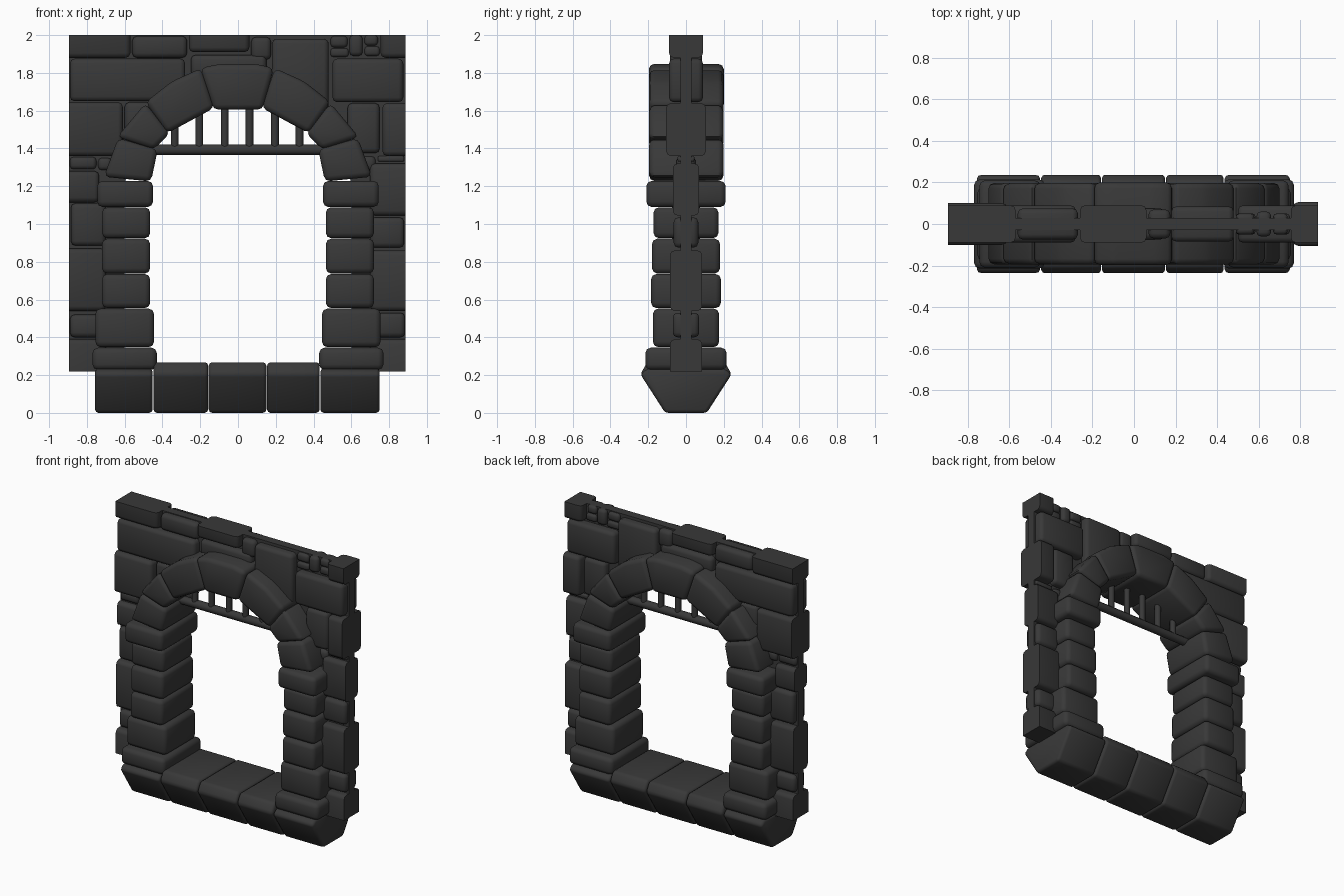
import bpy, bmesh, math
from mathutils import Vector

stone = bpy.data.materials.new("dark_grey_stone")
stone.diffuse_color = (0.04, 0.04, 0.04, 1)

X0, X1, Z0, Z1 = -0.895, 0.887, 0.22, 2.0   # wall panel limits


def prism(name, pts, axis, a, b, bevel=0.0, clip=False, segments=2):
    """Extrude a 2D outline along x (pts are y,z) or y (pts are x,z), then round the edges."""
    bm = bmesh.new()
    place = (lambda p, t: (t, p[0], p[1])) if axis == 'x' else (lambda p, t: (p[0], t, p[1]))
    lo = [bm.verts.new(place(p, a)) for p in pts]
    hi = [bm.verts.new(place(p, b)) for p in pts]
    bm.faces.new(lo)
    bm.faces.new(hi[::-1])
    n = len(pts)
    for i in range(n):
        j = (i + 1) % n
        bm.faces.new((lo[j], lo[i], hi[i], hi[j]))
    bmesh.ops.recalc_face_normals(bm, faces=bm.faces)
    if bevel:
        bmesh.ops.bevel(bm, geom=bm.edges[:], offset=bevel, segments=segments,
                        profile=0.5, affect='EDGES', clamp_overlap=True)
    if clip:   # cut flush with the panel border
        for co, no in (((X0, 0, 0), (-1, 0, 0)), ((X1, 0, 0), (1, 0, 0)),
                       ((0, 0, Z0), (0, 0, -1)), ((0, 0, Z1), (0, 0, 1))):
            r = bmesh.ops.bisect_plane(bm, geom=bm.verts[:] + bm.edges[:] + bm.faces[:],
                                       plane_co=co, plane_no=no, clear_outer=True)
            cut = [e for e in r['geom_cut'] if isinstance(e, bmesh.types.BMEdge)]
            if cut:
                bmesh.ops.holes_fill(bm, edges=cut, sides=0)
        bmesh.ops.recalc_face_normals(bm, faces=bm.faces)
    me = bpy.data.meshes.new(name)
    bm.to_mesh(me)
    bm.free()
    me.materials.append(stone)
    ob = bpy.data.objects.new(name, me)
    bpy.context.collection.objects.link(ob)
    bpy.context.view_layer.objects.active = ob
    bpy.ops.object.select_all(action='DESELECT')
    ob.select_set(True)
    bpy.ops.object.shade_smooth_by_angle(angle=math.radians(50))
    return ob


def rect(x0, x1, z0, z1):
    return [(x0, z0), (x1, z0), (x1, z1), (x0, z1)]


# thin wall core with an arched opening hidden behind the surround
half = [(0.6, Z0), (0.6, 1.22), (0.53, 1.42), (0.42, 1.55), (0.16, 1.72)]
opening = [(-x, z) for x, z in half] + half[::-1]
prism("wall_core", [(X0, Z0)] + opening + [(X1, Z0), (X1, Z1), (X0, Z1)], 'y', -0.03, 0.03)

# wall stones: x0, x1, z0, z1, half depth (show on both faces)
E = 0.95   # runs past the border, gets trimmed
stones = [
    (-E, -0.57, 1.88, 2.05, 0.09), (-0.56, -0.27, 1.88, 1.995, 0.075),
    (-0.26, 0.06, 1.91, 2.05, 0.09), (0.07, 0.175, 1.87, 1.99, 0.07),
    (0.18, 0.48, 1.60, 1.98, 0.085), (0.49, 0.58, 1.935, 1.995, 0.05),
    (0.49, 0.585, 1.885, 1.93, 0.05), (0.59, 0.66, 1.89, 2.0, 0.06),
    (0.67, 0.74, 1.945, 2.0, 0.05), (0.67, 0.75, 1.89, 1.94, 0.05),
    (0.755, E, 1.88, 2.05, 0.09),
    (-0.89, -0.28, 1.65, 1.875, 0.09), (-0.25, 0.15, 1.78, 1.895, 0.075),
    (0.5, 0.875, 1.645, 1.875, 0.09),
    (-E, -0.61, 1.36, 1.645, 0.1), (-0.6, -0.42, 1.44, 1.645, 0.07),
    (0.58, 0.75, 1.375, 1.64, 0.08), (0.765, E, 1.36, 1.64, 0.105),
    (-0.89, -0.75, 1.29, 1.355, 0.05), (-0.74, -0.67, 1.285, 1.35, 0.05),
    (0.63, 0.73, 1.28, 1.36, 0.05), (0.74, 0.88, 1.33, 1.36, 0.045),
    (-E, -0.735, 1.115, 1.28, 0.07), (-0.885, -0.7, 0.885, 1.11, 0.075),
    (-E, -0.7, 0.54, 0.87, 0.08), (-0.89, -0.7, 0.4, 0.52, 0.065),
    (-E, -0.7, 0.15, 0.39, 0.085),
    (0.7, E, 1.045, 1.32, 0.07), (0.7, 0.88, 0.875, 1.035, 0.065),
    (0.7, E, 0.54, 0.86, 0.085), (0.7, 0.885, 0.4, 0.53, 0.07),
    (0.7, E, 0.15, 0.39, 0.085),
]
for x0, x1, z0, z1, d in stones:
    prism("wall_stone", rect(x0, x1, z0, z1), 'y', -d, d,
          min(0.025, 0.3 * min(x1 - x0, z1 - z0)), clip=True)

# jamb blocks on both sides: inner x, outer x, z0, z1, half depth
jambs = [(0.43, 0.77, 0.228, 0.345, 0.215), (0.445, 0.755, 0.348, 0.552, 0.175),
         (0.465, 0.72, 0.555, 0.735, 0.185), (0.465, 0.72, 0.738, 0.922, 0.18),
         (0.465, 0.72, 0.925, 1.088, 0.172), (0.45, 0.745, 1.09, 1.228, 0.21)]
for s in (-1, 1):
    for xi, xo, z0, z1, d in jambs:
        prism("jamb_block", rect(*sorted((s * xi, s * xo)), z0, z1), 'y', -d, d, 0.028)

# arch stones: outer and inner points, mirrored around the keystone
arch = [[(0.71, 1.25), (0.635, 1.455), (0.425, 1.395), (0.46, 1.225)],
        [(0.64, 1.46), (0.49, 1.64), (0.36, 1.48), (0.445, 1.395)],
        [(0.49, 1.645), (0.35, 1.755), (0.195, 1.825), (0.125, 1.615), (0.375, 1.48)]]
for s in (-1, 1):
    for pts in arch:
        prism("arch_stone", [(s * x, z) for x, z in pts], 'y', -0.195, 0.198, 0.028)
prism("keystone", [(-0.2, 1.825), (-0.1, 1.847), (0.1, 1.847), (0.19, 1.825),
                   (0.13, 1.605), (-0.13, 1.605)], 'y', -0.197, 0.2, 0.028)

# sill row with sides tapering down to the foot
for x0, x1, top in ((-0.757, -0.452, 0.235), (-0.447, -0.158, 0.268), (-0.155, 0.15, 0.268),
                    (0.154, 0.432, 0.268), (0.436, 0.75, 0.235)):
    prism("sill_stone", [(-0.11, 0), (0.11, 0), (0.242, 0.205), (0.205, top),
                         (-0.205, top), (-0.242, 0.205)], 'x', x0, x1, 0.018)

# grille in the arch: one crossbar and six uprights
def ring(cx, cz, r):
    return [(cx + r * math.cos(math.pi * (k + .5) / 4), cz + r * math.sin(math.pi * (k + .5) / 4))
            for k in range(8)]

prism("grille_crossbar", ring(0, 1.393, 0.029), 'x', -0.48, 0.48)
for x, top in zip((-0.335, -0.205, -0.07, 0.06, 0.195, 0.325),
                  (1.57, 1.63, 1.66, 1.66, 1.63, 1.57)):
    bpy.ops.mesh.primitive_cylinder_add(vertices=8, radius=0.021, depth=top - 1.39,
                                        location=(x, 0, (top + 1.39) / 2))
    bar = bpy.context.object
    bar.name = "grille_bar"
    bar.data.materials.append(stone)
    bpy.ops.object.shade_smooth_by_angle(angle=math.radians(50))
